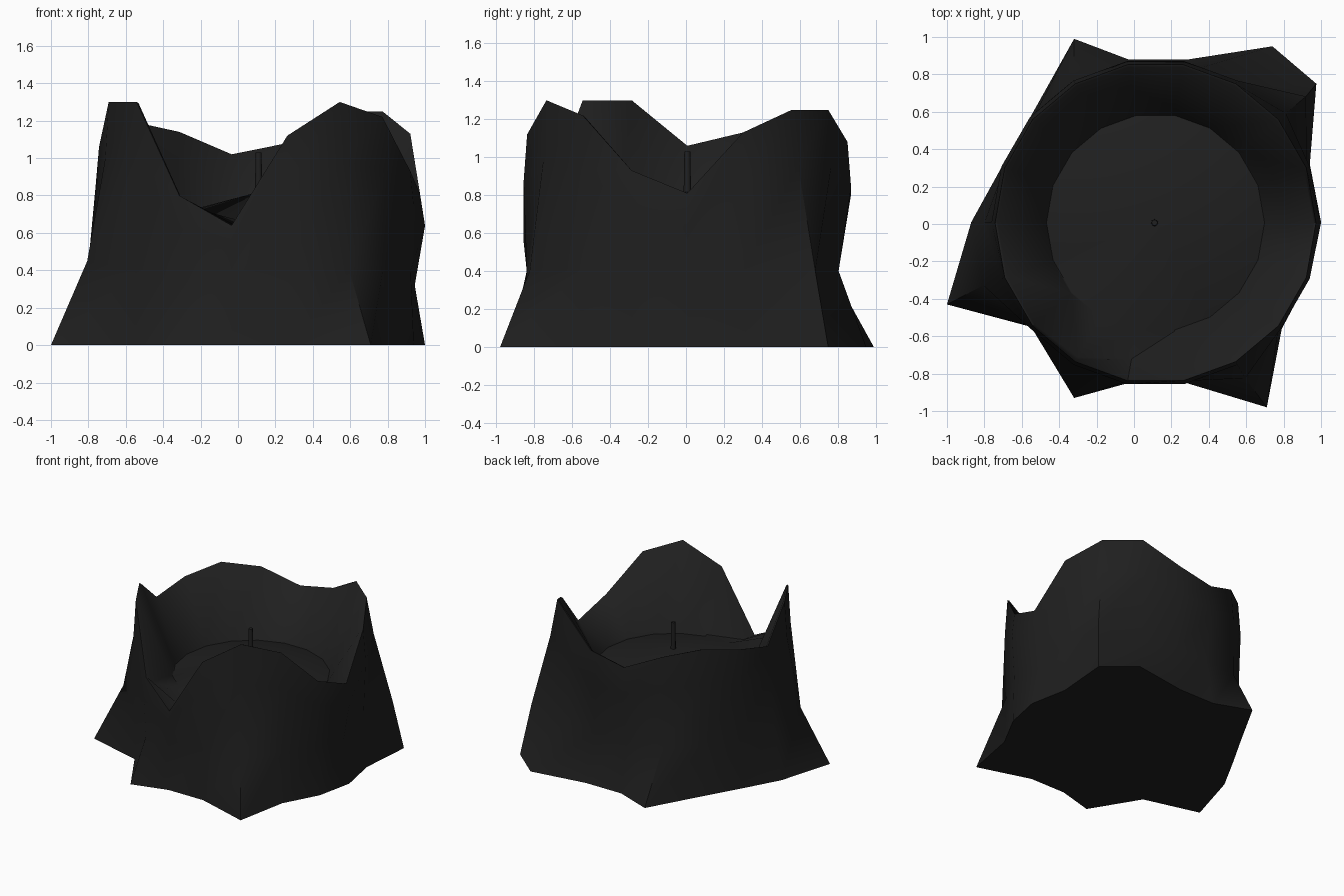
import bpy, bmesh, math
from mathutils import Vector

if "Cube" in bpy.data.objects:
    bpy.data.objects.remove(bpy.data.objects["Cube"])

N = 18
CX, CY = 0.115, 0.007

# Wax outline on the ground (every 20 degrees, from +x counter-clockwise)
BASE = [(1.0, 0.01), (0.94, 0.32), (0.975, 0.75), (0.74, 0.95), (0.29, 0.88), (-0.03, 0.88),
        (-0.32, 0.99), (-0.555, 0.57), (-0.71, 0.30), (-0.87, 0.01), (-1.0, -0.43), (-0.55, -0.55),
        (-0.32, -0.93), (-0.03, -0.85), (0.28, -0.85), (0.71, -0.98), (0.79, -0.56), (0.94, -0.28)]
# Height of the melted rim at each column
RIM = [0.81, 1.13, 1.25, 1.25, 1.08, 1.02, 1.14, 1.19, 1.13,
       1.06, 1.30, 1.30, 0.80, 0.64, 1.12, 1.30, 1.22, 0.93]
# Exceptions to the regular radii and heights
MID = {0: 0.83, 2: 1.05, 3: 0.82, 4: 0.81, 5: 0.81, 6: 0.88, 9: 0.915, 10: 0.98, 12: 0.86, 15: 0.96}
MID_Z = {0: 0.32, 9: 0.44, 10: 0.45, 12: 0.32}
UPPER = {0: 0.885, 2: 0.91}
FOOT = {12: (0.83, 0.75), 13: (0.74, 0.64)}   # notch where the pool ran out
POOL_R, POOL_Z = 0.583, 0.665

black = bpy.data.materials.new("black_wax")
black.diffuse_color = (0.014, 0.014, 0.014, 1)
black.use_nodes = True
black.node_tree.nodes["Principled BSDF"].inputs["Base Color"].default_value = black.diffuse_color


def polar(k, r, z):
    a = math.tau * k / N
    return Vector((CX + r * math.cos(a), CY + r * math.sin(a), z))


def finish(name, bm):
    bmesh.ops.recalc_face_normals(bm, faces=bm.faces)
    me = bpy.data.meshes.new(name)
    bm.to_mesh(me)
    bm.free()
    ob = bpy.data.objects.new(name, me)
    bpy.context.collection.objects.link(ob)
    me.materials.append(black)
    bpy.ops.object.select_all(action='DESELECT')
    ob.select_set(True)
    bpy.context.view_layer.objects.active = ob
    bpy.ops.object.shade_smooth_by_angle(angle=math.radians(50))
    return ob


# Candle body: one profile per column, outside from ground to rim, then inside to the pool
rings = [[] for _ in range(7)]
for k in range(N):
    rim = RIM[k]
    foot_r, foot_z = FOOT.get(k, (POOL_R + 0.006, POOL_Z + 0.012))
    mid_z = MID_Z.get(k, 0.40)
    upper = mid_z + (rim - mid_z) * 0.65
    profile = [Vector((*BASE[k], 0)),
               polar(k, MID.get(k, 0.86), mid_z),
               polar(k, UPPER.get(k, 0.877), upper),
               polar(k, 0.858, rim),
               polar(k, 0.845, rim - 0.005),
               polar(k, foot_r, foot_z),
               polar(k, POOL_R, POOL_Z)]
    for ring, p in zip(rings, profile):
        ring.append(p)

bm = bmesh.new()
loops = [[bm.verts.new(p) for p in ring] for ring in rings]
for lo, hi in zip(loops, loops[1:]):
    for k in range(N):
        j = (k + 1) % N
        bm.faces.new((lo[k], lo[j], hi[j], hi[k]))
# Underside and wax pool as fans
for loop, z in ((loops[0], 0.0), (loops[-1], 0.82)):
    c = bm.verts.new((CX, CY, z))
    for k in range(N):
        bm.faces.new((loop[k], loop[(k + 1) % N], c))
finish("candle_body", bm)

# Wick
bm = bmesh.new()
bmesh.ops.create_cone(bm, cap_ends=True, segments=8, radius1=0.02, radius2=0.016, depth=0.25)
bmesh.ops.translate(bm, verts=bm.verts, vec=(CX - 0.005, CY, 0.905))
finish("wick", bm)
